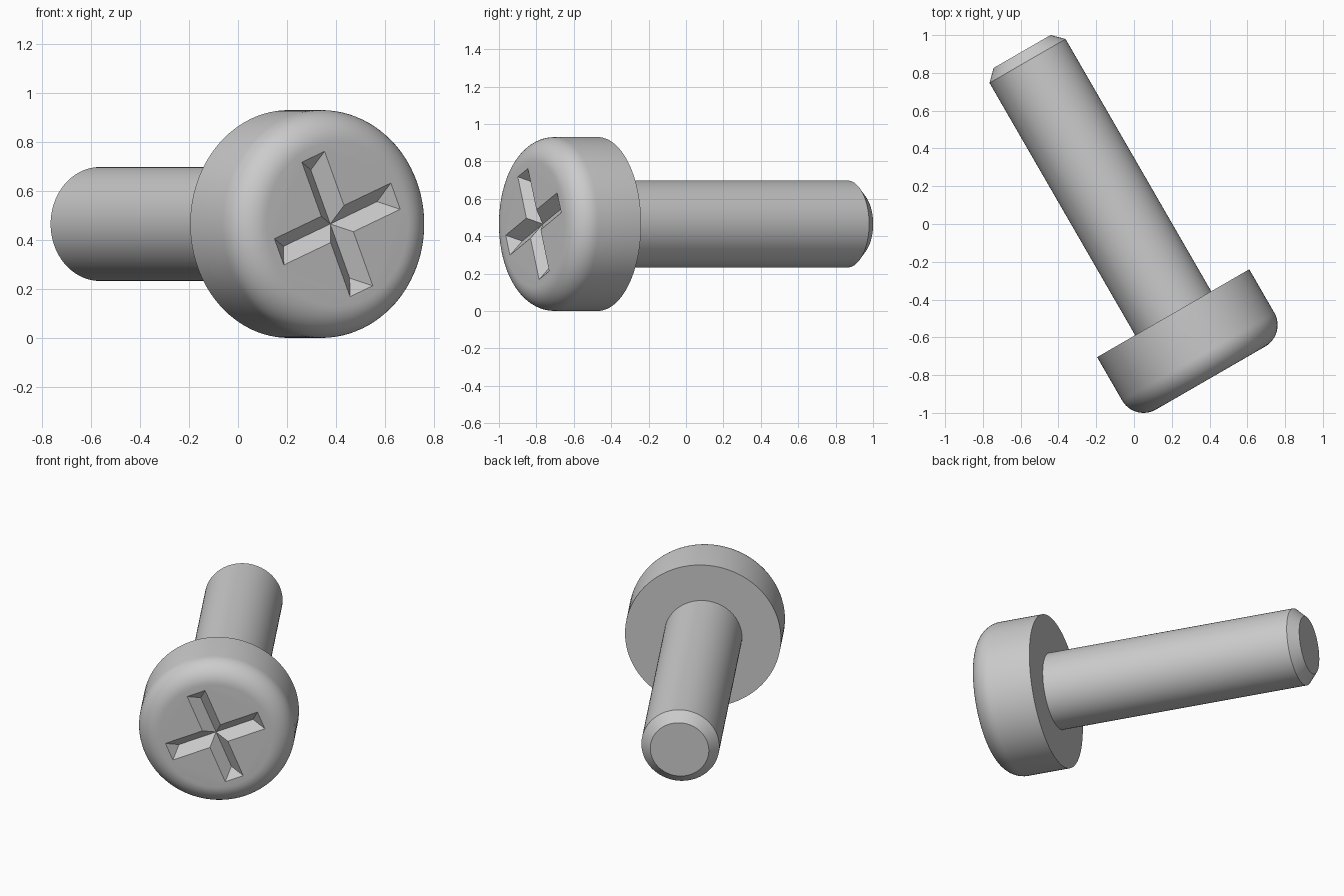
import bpy, bmesh
from math import sin, cos, pi, radians
from mathutils import Matrix

cube = bpy.data.objects.get("Cube")
if cube:
    bpy.data.objects.remove(cube, do_unlink=True)

# Main sizes; local z = 0 is the underside of the head
HEAD_R, HEAD_H, FILLET = 0.465, 0.396, 0.131
SHAFT_R, SHAFT_L, CHAMFER = 0.2325, 1.6, 0.058
SLOT_LEN, SLOT_HALF = 0.297, 0.058
SEGMENTS = 96

# The screw lies level, turned 30 degrees, head toward the front
POSE = (Matrix.Translation((0.2075, -0.4725, HEAD_R))
        @ Matrix.Rotation(radians(30), 4, 'Z')
        @ Matrix.Rotation(radians(90), 4, 'X'))

steel = bpy.data.materials.new("grey steel")
steel.use_nodes = True
steel.diffuse_color = (0.6, 0.6, 0.6, 1)
steel.node_tree.nodes["Principled BSDF"].inputs["Base Color"].default_value = (0.6, 0.6, 0.6, 1)


def add_object(name, bm):
    bmesh.ops.recalc_face_normals(bm, faces=bm.faces)
    mesh = bpy.data.meshes.new(name)
    bm.to_mesh(mesh)
    bm.free()
    mesh.materials.append(steel)
    obj = bpy.data.objects.new(name, mesh)
    bpy.context.collection.objects.link(obj)
    obj.matrix_world = POSE
    return obj


def lathe(name, profile):
    """Stack rings of (radius, z) and cap both ends."""
    bm = bmesh.new()
    rings = []
    for r, z in profile:
        rings.append([bm.verts.new((r * cos(2 * pi * i / SEGMENTS),
                                    r * sin(2 * pi * i / SEGMENTS), z))
                      for i in range(SEGMENTS)])
    for a, b in zip(rings, rings[1:]):
        for i in range(SEGMENTS):
            j = (i + 1) % SEGMENTS
            bm.faces.new((a[i], a[j], b[j], b[i]))
    bm.faces.new(rings[0])
    bm.faces.new(rings[-1])
    return add_object(name, bm)


def slot_cutter(name, angle):
    """V-shaped groove with sloped ends, reaching a little above the face."""
    bm = bmesh.new()
    lift = 0.02
    for sx in (-1, 1):
        bm.verts.new((sx * (SLOT_LEN - SLOT_HALF), 0, HEAD_H - SLOT_HALF))
        for sy in (-1, 1):
            bm.verts.new((sx * (SLOT_LEN + lift), sy * (SLOT_HALF + lift), HEAD_H + lift))
    bmesh.ops.convex_hull(bm, input=bm.verts)
    bmesh.ops.dissolve_limit(bm, angle_limit=0.01, verts=bm.verts, edges=bm.edges)
    bmesh.ops.rotate(bm, verts=bm.verts, matrix=Matrix.Rotation(radians(angle), 3, 'Z'))
    cutter = add_object(name, bm)
    cutter.hide_render = True
    return cutter


# Head: straight wall with a rounded front rim
rim = [(HEAD_R - FILLET * (1 - cos(t)), HEAD_H - FILLET * (1 - sin(t)))
       for t in (i * pi / 24 for i in range(13))]
head = lathe("screw_head", [(HEAD_R, 0)] + rim)

# Cross recess in the head
cutters = [slot_cutter("slot_cutter_a", 22.5), slot_cutter("slot_cutter_b", 112.5)]
for cutter in cutters:
    cut = head.modifiers.new("cross_recess", 'BOOLEAN')
    cut.operation = 'DIFFERENCE'
    cut.solver = 'EXACT'
    cut.object = cutter
bpy.context.view_layer.update()
carved = bpy.data.meshes.new_from_object(
    head.evaluated_get(bpy.context.evaluated_depsgraph_get()))
head.modifiers.clear()
head.data = carved
for cutter in cutters:
    bpy.data.objects.remove(cutter, do_unlink=True)

# Shaft with a chamfered tip, seated slightly inside the head
shaft = lathe("screw_shaft", [(SHAFT_R, 0.03),
                              (SHAFT_R, CHAMFER - SHAFT_L),
                              (SHAFT_R - CHAMFER, -SHAFT_L)])

# Smooth round walls, keep crisp edges
bpy.ops.object.select_all(action='DESELECT')
for obj in (head, shaft):
    obj.select_set(True)
bpy.context.view_layer.objects.active = head
bpy.ops.object.shade_smooth_by_angle(angle=radians(30))
